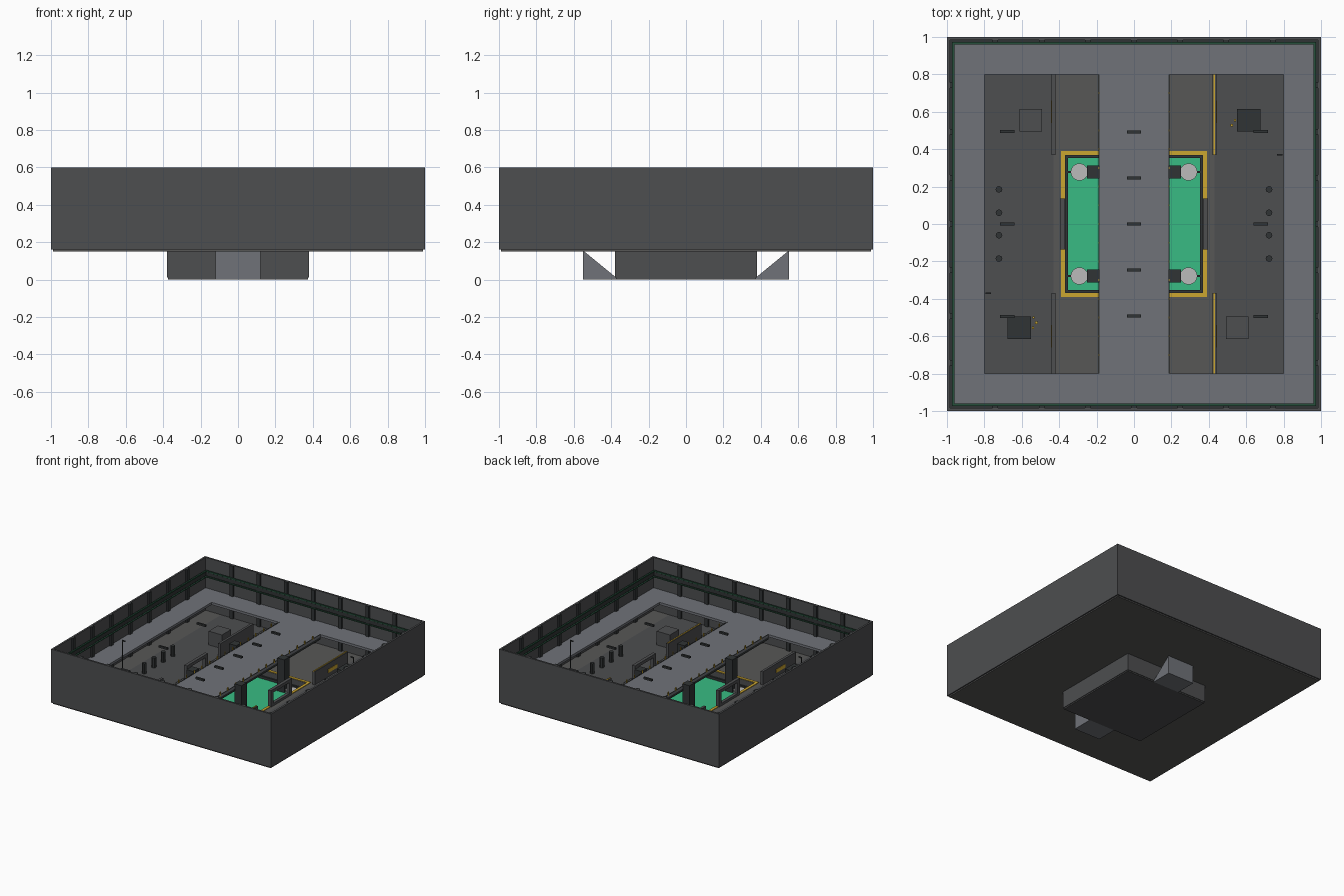
import bpy, bmesh, math

if "Cube" in bpy.data.objects:
    bpy.data.objects.remove(bpy.data.objects["Cube"])

def mat(name, r, g, b):
    m = bpy.data.materials.new(name)
    m.diffuse_color = (r, g, b, 1)
    m.use_nodes = True
    m.node_tree.nodes["Principled BSDF"].inputs["Base Color"].default_value = m.diffuse_color
    return m

DARK = mat("dark_metal", .075, .077, .08)
BLACK = mat("black_metal", .03, .034, .035)
FLOOR = mat("floor_grey", .095, .095, .093)
DECK = mat("deck_grey", .16, .17, .19)
GREEN = mat("green_liquid", .04, .50, .23)
TRIM = mat("green_trim", .02, .08, .045)
YELLOW = mat("hazard_yellow", .60, .38, .03)
LIGHT = mat("light_grey", .5, .5, .5)
BLUE = mat("blue_paint", .03, .1, .4)

def finish(name, bm, m):
    bmesh.ops.recalc_face_normals(bm, faces=bm.faces)
    me = bpy.data.meshes.new(name)
    bm.to_mesh(me)
    bm.free()
    me.materials.append(m)
    ob = bpy.data.objects.new(name, me)
    bpy.context.collection.objects.link(ob)
    return ob

def boxes(name, m, *spans):
    """One object from axis-aligned spans (x0, x1, y0, y1, z0, z1)."""
    bm = bmesh.new()
    for x0, x1, y0, y1, z0, z1 in spans:
        vs = bmesh.ops.create_cube(bm, size=1)["verts"]
        for v in vs:
            v.co = ((x0 + x1) / 2 + v.co.x * (x1 - x0),
                    (y0 + y1) / 2 + v.co.y * (y1 - y0),
                    (z0 + z1) / 2 + v.co.z * (z1 - z0))
    return finish(name, bm, m)

def at(x, y, sx, sy, z0, z1):
    return (x - sx / 2, x + sx / 2, y - sy / 2, y + sy / 2, z0, z1)

def ring(a, b, z0, z1):
    """Four spans forming a square frame from half-size a out to b."""
    return [(-b, b, a, b, z0, z1), (-b, b, -b, -a, z0, z1),
            (-b, -a, -a, a, z0, z1), (a, b, -a, a, z0, z1)]

def cylinders(name, m, spots, r, z0, z1, n):
    bm = bmesh.new()
    for x, y in spots:
        vs = bmesh.ops.create_cone(bm, cap_ends=True, segments=n, radius1=r,
                                   radius2=r, depth=z1 - z0)["verts"]
        bmesh.ops.translate(bm, vec=(x, y, (z0 + z1) / 2), verts=vs)
    return finish(name, bm, m)

S = (-1, 1)

# outer shell and floor around the pit
boxes("outer_walls", DARK, *ring(.985, 1, .16, .6))
boxes("arena_floor", FLOOR, *ring(.38, .99, .15, .165))
boxes("outer_floor_panels", DARK, *[at(s * .635, 0, .41, 1.96, .16, .167) for s in S])

# wall ribs and horizontal rail
ribs = []
for i in range(-3, 4):
    for s in S:
        ribs += [at(i * .247, s * .978, .03, .016, .16, .6),
                 at(s * .978, i * .247, .016, .03, .16, .6)]
boxes("wall_ribs", BLACK, *ribs)
boxes("wall_rail", BLACK, *ring(.968, .986, .46, .49))
boxes("wall_rail_trim", TRIM, *ring(.96, .972, .495, .505), *ring(.96, .972, .45, .456))

# sunken pit with liquid and yellow edging
boxes("pit_walls", DARK, *ring(.365, .38, .01, .165))
boxes("pit_bottom", DARK, (-.375, .375, -.375, .375, 0, .014))
boxes("pit_liquid", GREEN, (-.366, .366, -.366, .366, .08, .10))
boxes("pit_inner_frame", BLACK, *ring(.352, .366, .09, .12))
boxes("pit_edge_stripe", YELLOW, *ring(.368, .39, .163, .17))

# wedge ramps outside the pit
for name, s in (("front_ramp", -1), ("back_ramp", 1)):
    bm = bmesh.new()
    prof = [(s * .55, .155), (s * .55, 0), (s * .375, 0), (s * .375, .012)]
    f = bm.faces.new([bm.verts.new((-.12, y, z)) for y, z in prof])
    g = bmesh.ops.extrude_face_region(bm, geom=[f])["geom"]
    bmesh.ops.translate(bm, vec=(.24, 0, 0), verts=[v for v in g if isinstance(v, bmesh.types.BMVert)])
    finish(name, bm, DECK)

# raised walkway ring and bridge
boxes("walkway_ring", DECK, *ring(.8, .985, .33, .35))
boxes("bridge_deck", DECK, (-.19, .19, -.8, .8, .33, .35))
boxes("bridge_edge_posts", YELLOW,
      *[at(s * .188, i * .1, .006, .01, .345, .375) for s in S for i in range(-7, 8)])
boxes("bridge_edge_beams", BLACK, *[at(s * .187, 0, .006, 1.6, .31, .352) for s in S])

# bridge pillars, pads and cross bars
corners = [(a, b) for a in S for b in S]
boxes("bridge_pillars", BLACK, *[at(a * .218, b * .278, .065, .07, .02, .37) for a, b in corners])
cylinders("pit_pads", LIGHT, [(a * .292, b * .278) for a, b in corners], .046, .02, .125, 24)
boxes("pad_bars", BLACK, *[at(a * .31, b * .278, .11, .01, .105, .12) for a, b in corners])

# open barrier frames at the pit sides
fr = []
for s in S:
    x = s * .382
    fr += [at(x, 0, .026, .27, .275, .3), at(x, 0, .026, .27, .16, .185)]
    fr += [at(x, b * .12, .026, .03, .16, .3) for b in S]
boxes("barrier_frames", DARK, *fr)

# low dividing walls with yellow stripes
boxes("low_walls", DARK, *[at(a * .43, b * .585, .02, .43, .16, .275) for a, b in corners])
boxes("low_wall_caps", YELLOW, *[at(.428, b * .585, .008, .43, .27, .279) for b in S])
boxes("low_wall_panels", YELLOW, *[at(a * .441, b * .6, .003, .12, .2, .23) for a, b in corners])

# crates, hex posts, hanging lamps
boxes("crates", DARK, *[at(s * -.553, s * .555, .12, .12, .165, .28) for s in S])
boxes("dark_crates", BLACK, *[at(s * .614, s * .555, .125, .12, .165, .28) for s in S])
cylinders("floor_posts", BLACK, [(a * .722, y) for a in S for y in (-.185, -.06, .06, .185)],
          .018, .165, .25, 8)
boxes("bridge_lamps", BLACK, *[at(0, i * .246, .075, .018, .42, .435) for i in range(-2, 3)])
boxes("side_lamps", BLACK, *[at(s * .677, i * .494, .078, .016, .31, .325) for s in S for i in S + (0,)])

# thin poles and small debris
cylinders("thin_poles", BLACK, [(-.79, -.37), (.79, .37)], .003, .165, .49, 6)
boxes("pole_arms", BLACK, *[at(s * .78, s * .37, .03, .006, .48, .49) for s in S])
boxes("small_canisters", YELLOW, *[at(s * x, s * y, .012, .012, .165, .19)
                                   for s in S for x, y in ((.54, .555), (.522, .528), (.538, .5))][:5])
boxes("blue_canister", BLUE, at(-.52, -.525, .012, .012, .165, .19))
